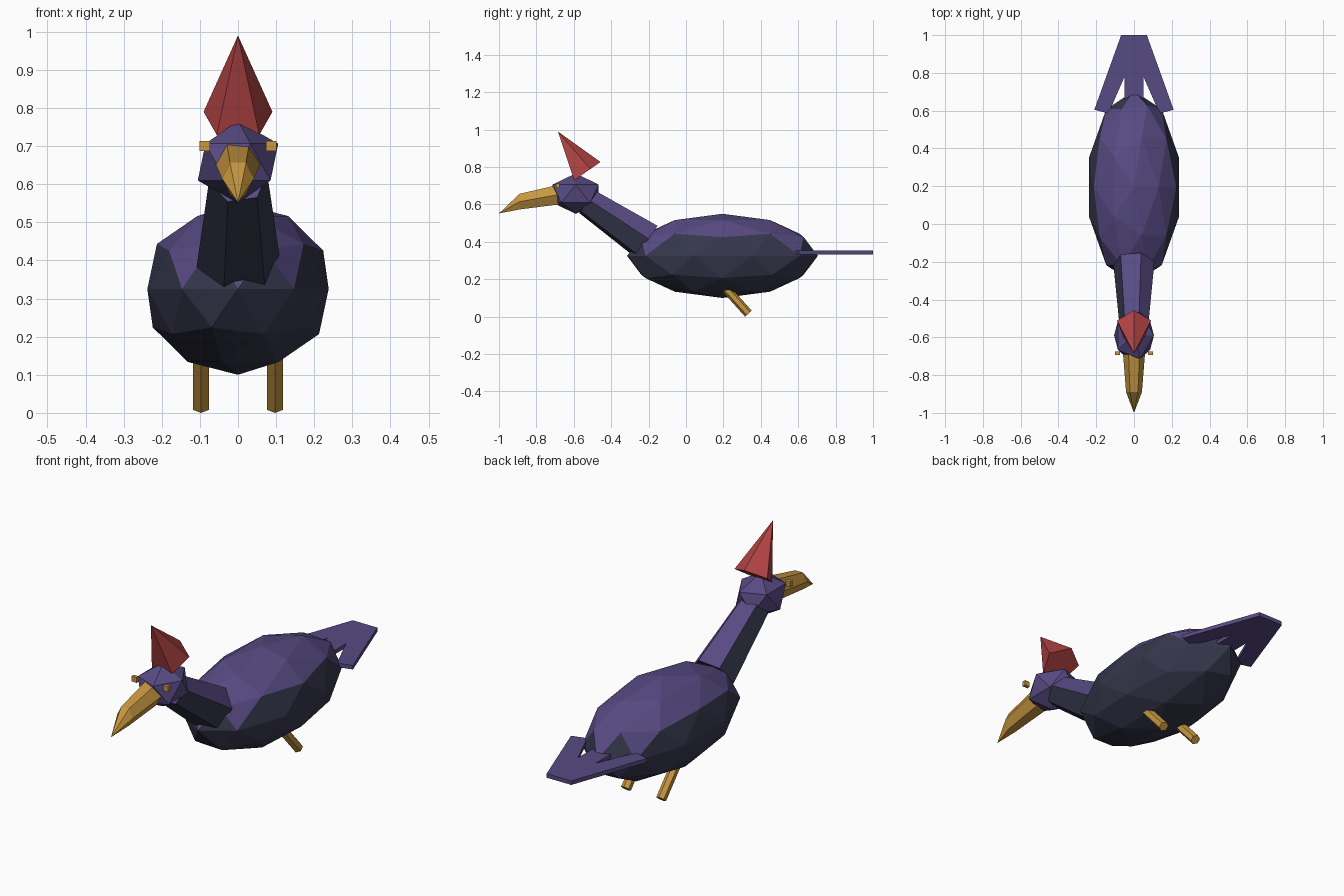
import bpy, bmesh, math
from mathutils import Vector, Matrix

if "Cube" in bpy.data.objects:
    bpy.data.objects.remove(bpy.data.objects["Cube"])


def material(name, rgb):
    linear = [(c / 255) ** 2.2 for c in rgb] + [1]
    m = bpy.data.materials.new(name)
    m.use_nodes = True
    m.diffuse_color = linear
    m.node_tree.nodes["Principled BSDF"].inputs["Base Color"].default_value = linear
    return m


purple = material("purple plumage", (88, 76, 130))
slate = material("dark slate plumage", (56, 58, 77))
red = material("red crest", (180, 70, 70))
gold = material("gold", (198, 150, 66))


def finish(name, bm, *mats, upper=None):
    """Make an object; faces pointing below `upper` take the second material."""
    bmesh.ops.recalc_face_normals(bm, faces=bm.faces)
    bm.normal_update()
    if upper is not None:
        for f in bm.faces:
            f.material_index = 0 if f.normal.z > upper else 1
    mesh = bpy.data.meshes.new(name)
    bm.to_mesh(mesh)
    bm.free()
    for m in mats:
        mesh.materials.append(m)
    obj = bpy.data.objects.new(name, mesh)
    bpy.context.collection.objects.link(obj)
    return obj


def ellipsoid(name, centre, size, detail, *mats, upper=None):
    bm = bmesh.new()
    bmesh.ops.create_icosphere(bm, subdivisions=detail, radius=1)
    bmesh.ops.transform(bm, verts=bm.verts,
                        matrix=Matrix.Translation(centre) @ Matrix.Diagonal((*size, 1)))
    return finish(name, bm, *mats, upper=upper)


def rod(name, start, end, r1, r2, sides, twist, *mats, upper=None):
    """Tapered prism from start to end; twist turns the first corner from straight up."""
    start, end = Vector(start), Vector(end)
    axis = (end - start).normalized()
    side = Vector((1, 0, 0))
    up = side.cross(axis)
    if up.z < 0:
        up = -up
    bm = bmesh.new()
    rings = []
    for p, r in ((start, r1), (end, r2)):
        angles = [math.radians(90 + twist) + math.tau * i / sides for i in range(sides)]
        rings.append([bm.verts.new(p + r * (math.cos(a) * side + math.sin(a) * up))
                      for a in angles])
    for ring in rings:
        bm.faces.new(ring)
    for i in range(sides):
        j = (i + 1) % sides
        bm.faces.new((rings[0][i], rings[0][j], rings[1][j], rings[1][i]))
    bmesh.ops.remove_doubles(bm, verts=bm.verts, dist=0.0005)
    return finish(name, bm, *mats, upper=upper)


# Body, neck and head
ellipsoid("body", (0, 0.195, 0.325), (0.25, 0.51, 0.225), 2, purple, slate, upper=0.45)
rod("neck", (0, -0.21, 0.40), (0, -0.53, 0.615), 0.11, 0.078, 6, 40, purple, slate, upper=0.45)
ellipsoid("head", (0, -0.59, 0.658), (0.118, 0.145, 0.108), 1, purple)

# Crest: five-sided cone leaning forward
rod("crest", (0, -0.535, 0.773), (0, -0.685, 0.99), 0.095, 0.0001, 5, 0, red)

# Beak: hexagonal sections narrowing to a drooping tip
bm = bmesh.new()
rings = []
for y, z, rx, rz in ((-0.64, 0.66, 0.062, 0.055), (-0.89, 0.615, 0.042, 0.042)):
    rings.append([bm.verts.new((rx * math.cos(math.tau * i / 6), y,
                                z + rz * math.sin(math.tau * i / 6) / 0.87)) for i in range(6)])
tip = bm.verts.new((0, -1, 0.552))
bm.faces.new(rings[0])
for i in range(6):
    j = (i + 1) % 6
    bm.faces.new((rings[0][i], rings[0][j], rings[1][j], rings[1][i]))
    bm.faces.new((rings[1][i], rings[1][j], tip))
finish("beak", bm, gold)

# Eyes and legs, one on each side
for label, s in (("left", 1), ("right", -1)):
    bm = bmesh.new()
    bmesh.ops.create_cube(bm, size=1)
    bmesh.ops.transform(bm, verts=bm.verts, matrix=Matrix.Translation((s * 0.087, -0.685, 0.7))
                        @ Matrix.Diagonal((0.028, 0.018, 0.026, 1)))
    finish(label + "_eye", bm, gold)
    rod(label + "_leg", (s * 0.097, 0.2, 0.165), (s * 0.097, 0.334, 0.016),
        0.024, 0.024, 6, 0, gold)

# Tail: flat plate with three prongs
half = [(0.068, 1), (0.21, 0.605), (0.135, 0.585), (0.05, 0.78), (0.05, 0.5)]
outline = half + [(-x, y) for x, y in reversed(half)]
bm = bmesh.new()
plate = bm.faces.new([bm.verts.new((x, y, 0.333)) for x, y in outline])
extruded = bmesh.ops.extrude_face_region(bm, geom=[plate], use_keep_orig=True)["geom"]
bmesh.ops.translate(bm, vec=(0, 0, 0.02),
                    verts=[g for g in extruded if isinstance(g, bmesh.types.BMVert)])
finish("tail", bm, purple)
